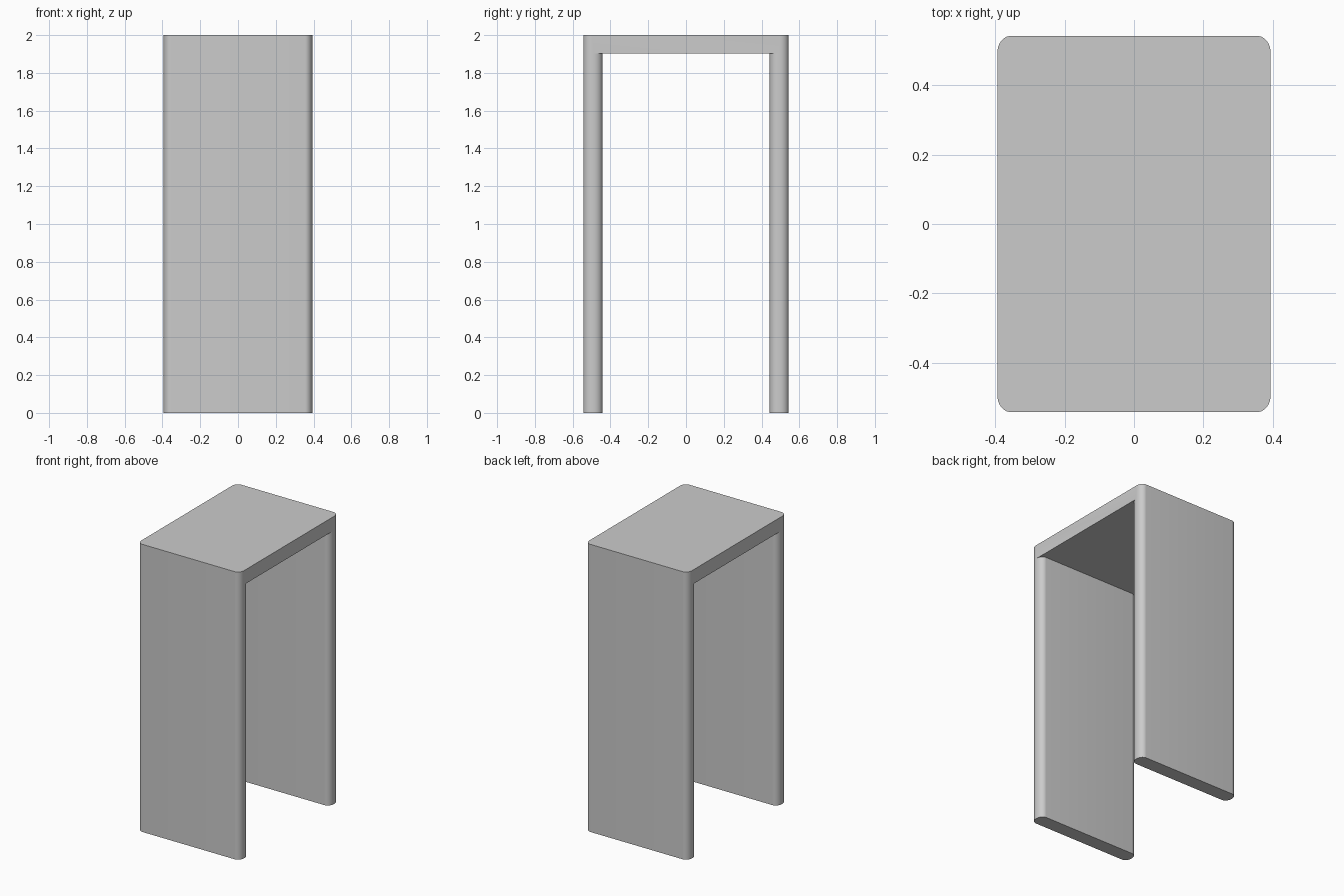
import bpy, bmesh, math

if "Cube" in bpy.data.objects:
    bpy.data.objects.remove(bpy.data.objects["Cube"])

HX, HY, H = 0.394, 0.543, 2.0      # half width, half depth, height
INNER, UNDER = 0.443, 1.902        # leg inner face, underside of top
RX, RY, N = 0.04, 0.047, 10        # elliptical rounding of upright edges


def prism(name, outline, z0, z1):
    """Extrude a plan outline vertically."""
    bm = bmesh.new()
    face = bm.faces.new([bm.verts.new((x, y, z0)) for x, y in outline])
    ext = bmesh.ops.extrude_face_region(bm, geom=[face])
    top = [g for g in ext["geom"] if isinstance(g, bmesh.types.BMVert)]
    bmesh.ops.translate(bm, verts=top, vec=(0, 0, z1 - z0))
    bmesh.ops.recalc_face_normals(bm, faces=bm.faces)
    me = bpy.data.meshes.new(name)
    bm.to_mesh(me)
    bm.free()
    ob = bpy.data.objects.new(name, me)
    bpy.context.collection.objects.link(ob)
    return ob


def all_quadrants(q):
    """Mirror a first-quadrant path (+x side to +y side) into a closed loop."""
    return (q + [(-x, y) for x, y in reversed(q)]
            + [(-x, -y) for x, y in q] + [(x, -y) for x, y in reversed(q)])


angles = [i * math.pi / 2 / N for i in range(N + 1)]

# Full-height block with rounded upright corners
outer = [(HX - RX + RX * math.cos(a), HY - RY + RY * math.sin(a)) for a in angles]
table = prism("table_frame", all_quadrants(outer), 0, H)

# Opening between the legs, flaring out to round the inner leg edges
flare = [(HX + 0.1, INNER + RY)]
flare += [(HX - RX + RX * math.cos(a), INNER + RY - RY * math.sin(a)) for a in angles]
cutter = prism("opening_cutter", all_quadrants(flare), -0.1, UNDER)
cutter.hide_render = True

bpy.context.view_layer.objects.active = table
table.select_set(True)
mod = table.modifiers.new("opening", "BOOLEAN")
mod.operation = "DIFFERENCE"
mod.solver = "EXACT"
mod.object = cutter
bpy.ops.object.modifier_apply(modifier=mod.name)
bpy.data.objects.remove(cutter, do_unlink=True)
bpy.ops.object.shade_smooth_by_angle(angle=math.radians(30))
